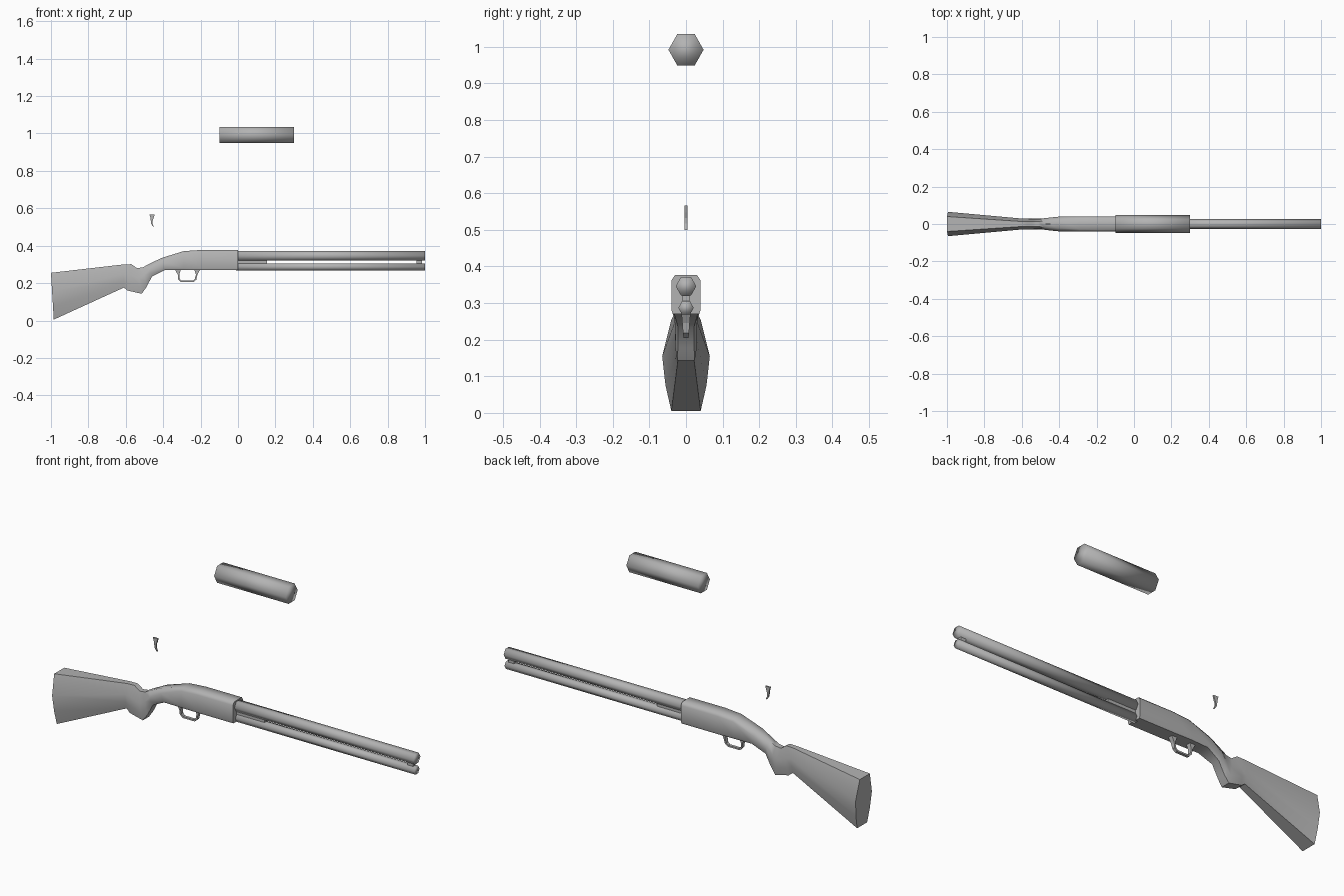
import bpy, bmesh, math

if "Cube" in bpy.data.objects:
    bpy.data.objects.remove(bpy.data.objects["Cube"])

grey = bpy.data.materials.new("gunmetal_grey")
grey.diffuse_color = (0.45, 0.45, 0.45, 1)
grey.use_nodes = True
grey.node_tree.nodes["Principled BSDF"].inputs["Base Color"].default_value = grey.diffuse_color


def make(name, verts, faces, smooth=True):
    me = bpy.data.meshes.new(name)
    me.from_pydata(verts, [], faces)
    me.materials.append(grey)
    bm = bmesh.new()
    bm.from_mesh(me)
    bmesh.ops.recalc_face_normals(bm, faces=bm.faces)
    bm.to_mesh(me)
    bm.free()
    for p in me.polygons:
        p.use_smooth = smooth
    ob = bpy.data.objects.new(name, me)
    bpy.context.collection.objects.link(ob)
    return ob


def loft(name, rings, smooth=True):
    """Skin a list of equal-sized rings and cap both ends."""
    n = len(rings[0])
    verts = [v for r in rings for v in r]
    faces = [(k * n + i, k * n + (i + 1) % n, (k + 1) * n + (i + 1) % n, (k + 1) * n + i)
             for k in range(len(rings) - 1) for i in range(n)]
    faces += [tuple(range(n)), tuple(range(len(verts) - n, len(verts)))]
    return make(name, verts, faces, smooth)


def hex_rod(name, x0, x1, z, ry, rz):
    ring = [(ry * math.cos(i * math.pi / 3), z + rz * math.sin(i * math.pi / 3)) for i in range(6)]
    return loft(name, [[(x, y, h) for y, h in ring] for x in (x0, x1)])


def box(name, x0, x1, w, z0, z1):
    ring = [(-w, z0), (w, z0), (w, z1), (-w, z1)]
    return loft(name, [[(x, y, z) for y, z in ring] for x in (x0, x1)], False)


def section(xb, zb, xt, zt, widths, heights):
    """Mirrored cross-section running from a bottom point to a top point."""
    half = [(xb + (xt - xb) * t, w, zb + (zt - zb) * t) for w, t in zip(widths, heights)]
    return half + [(x, -y, z) for x, y, z in reversed(half)]


# Stock, grip and receiver as one skinned body
OVAL = (0, 0.28, 0.6, 1)
BOX = (0, 0.10, 0.86, 1)
stations = [
    (-0.985, 0.005, -1.0, 0.255, (0.040, 0.056, 0.065, 0.040), OVAL),
    (-0.61, 0.176, -0.61, 0.300, (0.018, 0.027, 0.030, 0.014), OVAL),
    (-0.59, 0.160, -0.57, 0.301, (0.022, 0.029, 0.029, 0.013), OVAL),
    (-0.515, 0.143, -0.54, 0.280, (0.024, 0.030, 0.026, 0.013), OVAL),
    (-0.49, 0.178, -0.51, 0.284, (0.022, 0.029, 0.026, 0.014), OVAL),
    (-0.46, 0.235, -0.48, 0.300, (0.022, 0.031, 0.032, 0.016), OVAL),
    (-0.39, 0.270, -0.41, 0.334, (0.032, 0.039, 0.039, 0.022), (0, 0.15, 0.7, 1)),
    (-0.29, 0.271, -0.29, 0.371, (0.036, 0.040, 0.040, 0.028), BOX),
    (-0.20, 0.270, -0.20, 0.377, (0.036, 0.040, 0.040, 0.030), BOX),
    (0.0, 0.270, 0.0, 0.377, (0.036, 0.040, 0.040, 0.030), BOX),
]
body = loft("stock_and_receiver", [section(*s) for s in stations])
bpy.context.view_layer.objects.active = body
body.select_set(True)
bpy.ops.object.shade_smooth_by_angle(angle=math.radians(60))
body.select_set(False)

# Barrel, magazine tube and the separate pump grip
hex_rod("barrel", -0.01, 1.0, 0.346, 0.028, 0.0285)
hex_rod("magazine_tube", -0.01, 1.0, 0.287, 0.021, 0.0215)
hex_rod("pump_grip", -0.1, 0.3, 0.992, 0.048, 0.049)

# Spacers between barrel and magazine tube
box("rear_spacer", -0.01, 0.155, 0.010, 0.300, 0.326)
box("front_spacer", 0.955, 0.985, 0.010, 0.300, 0.326)


# Trigger guard: strap between an outer and an inner outline, wider at its roots
outer = [(-0.338, 0.275), (-0.322, 0.245), (-0.320, 0.221), (-0.306, 0.205),
         (-0.238, 0.205), (-0.223, 0.218), (-0.217, 0.245), (-0.201, 0.275)]
inner = [(-0.305, 0.275), (-0.314, 0.245), (-0.312, 0.224), (-0.302, 0.213),
         (-0.242, 0.213), (-0.231, 0.222), (-0.225, 0.245), (-0.234, 0.275)]
rings = []
for (xo, zo), (xi, zi) in zip(outer, inner):
    w = 0.007 + 0.08 * (zo - 0.205)
    rings.append([(xo, -w, zo), (xo, w, zo), (xi, w, zi), (xi, -w, zi)])
loft("trigger_guard", rings, False)

# Separate curved trigger: (x back, x front, z)
blade = [(-0.473, -0.446, 0.566), (-0.468, -0.451, 0.548), (-0.466, -0.457, 0.532),
         (-0.464, -0.457, 0.517), (-0.458, -0.452, 0.507), (-0.452, -0.449, 0.500)]
loft("trigger", [[(a, -0.004, z), (b, -0.004, z), (b, 0.004, z), (a, 0.004, z)]
                 for a, b, z in blade], False)
